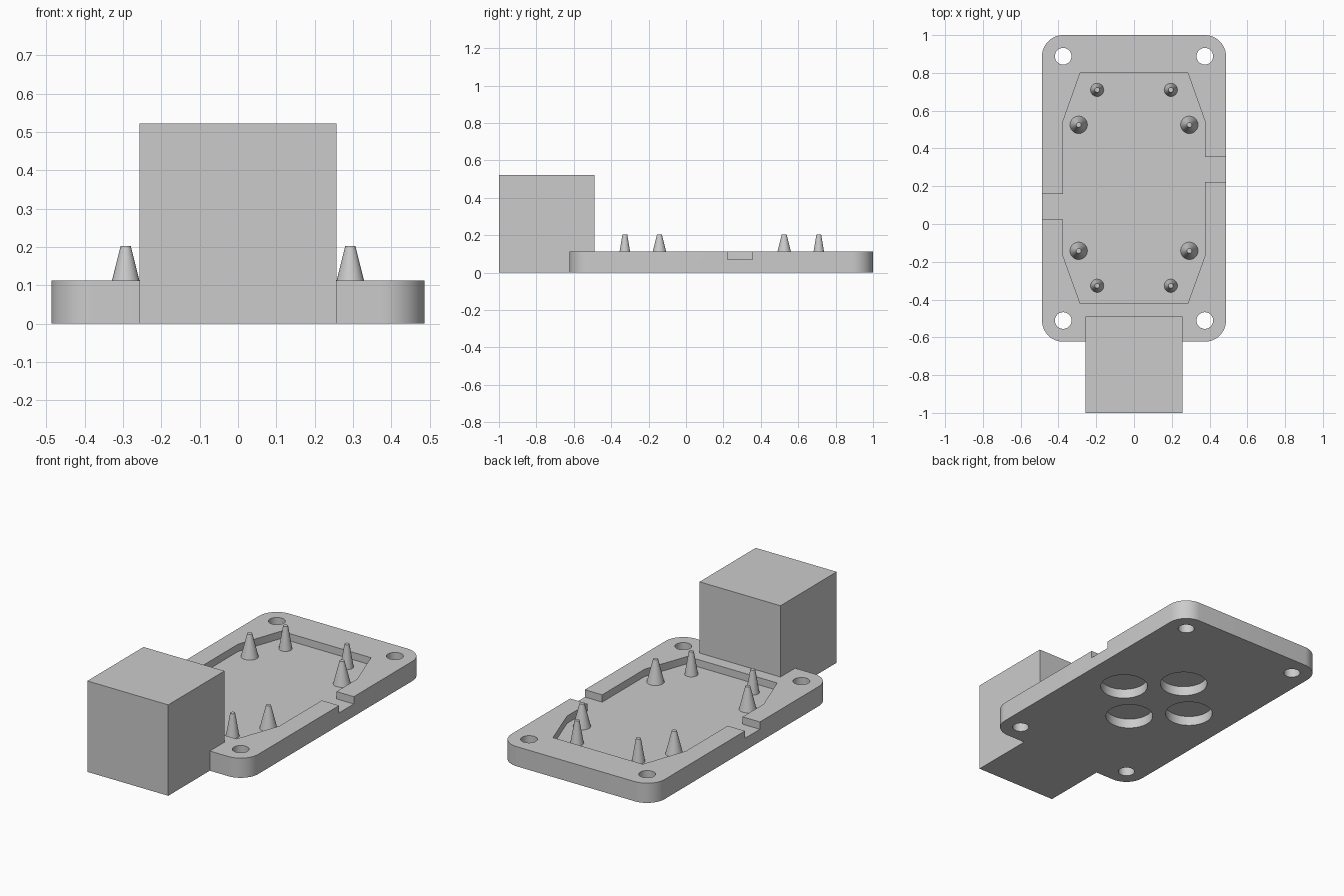
import bpy
import bmesh
import math
from math import cos, sin, radians

cube = bpy.data.objects.get("Cube")
if cube:
    bpy.data.objects.remove(cube, do_unlink=True)

# Material
grey = bpy.data.materials.new("plain_grey")
grey.use_nodes = True
COLOUR = (0.6, 0.6, 0.6, 1)
grey.diffuse_color = COLOUR
grey.node_tree.nodes["Principled BSDF"].inputs["Base Color"].default_value = COLOUR

# Main dimensions
HALF_W, FRONT, BACK, TOP = 0.487, -0.623, 1.0, 0.113
CORNER, FLOOR = 0.112, 0.071
MID = (FRONT + BACK) / 2


def finish(name, bm):
    bmesh.ops.recalc_face_normals(bm, faces=bm.faces)
    mesh = bpy.data.meshes.new(name)
    bm.to_mesh(mesh)
    bm.free()
    mesh.materials.append(grey)
    obj = bpy.data.objects.new(name, mesh)
    bpy.context.collection.objects.link(obj)
    return obj


def prism(name, outline, z0, z1):
    """Extrude a flat outline between two heights."""
    bm = bmesh.new()
    face = bm.faces.new([bm.verts.new((x, y, z0)) for x, y in outline])
    made = bmesh.ops.extrude_face_region(bm, geom=[face])["geom"]
    verts = [v for v in made if isinstance(v, bmesh.types.BMVert)]
    bmesh.ops.translate(bm, verts=verts, vec=(0, 0, z1 - z0))
    return finish(name, bm)


def box(name, x0, x1, y0, y1, z0, z1):
    return prism(name, [(x0, y0), (x1, y0), (x1, y1), (x0, y1)], z0, z1)


def cone(name, x, y, z0, z1, r0, r1, sides=48):
    bm = bmesh.new()
    bmesh.ops.create_cone(bm, cap_ends=True, segments=sides,
                          radius1=r0, radius2=r1, depth=z1 - z0)
    bmesh.ops.translate(bm, verts=bm.verts, vec=(x, y, (z0 + z1) / 2))
    return finish(name, bm)


def combine(target, tool, operation):
    """Apply a boolean and discard the tool object."""
    mod = target.modifiers.new("combine", 'BOOLEAN')
    mod.object, mod.operation, mod.solver = tool, operation, 'EXACT'
    bpy.context.view_layer.update()
    depsgraph = bpy.context.evaluated_depsgraph_get()
    mesh = bpy.data.meshes.new_from_object(target.evaluated_get(depsgraph))
    target.modifiers.clear()
    target.data = mesh
    bpy.data.objects.remove(tool, do_unlink=True)


def smooth(obj):
    bpy.ops.object.select_all(action='DESELECT')
    obj.select_set(True)
    bpy.context.view_layer.objects.active = obj
    bpy.ops.object.shade_smooth_by_angle(angle=radians(30))


# Rounded base plate
outline = []
for quarter, (sx, sy) in enumerate([(1, 1), (-1, 1), (-1, -1), (1, -1)]):
    cx = sx * (HALF_W - CORNER)
    cy = MID + sy * ((BACK - FRONT) / 2 - CORNER)
    for step in range(13):
        a = radians(90 * quarter + 7.5 * step)
        outline.append((cx + CORNER * cos(a), cy + CORNER * sin(a)))
plate = prism("base_plate", outline, 0, TOP)

# Pocket with bevelled corners, plus a notch through each side wall
half = [(0.285, -0.42), (0.377, -0.165), (0.377, 0.54), (0.285, 0.80)]
pocket = half + [(-x, y) for x, y in reversed(half)]
combine(plate, prism("pocket_cutter", pocket, FLOOR, 0.3), 'DIFFERENCE')
combine(plate, box("left_notch", 0.3, 0.6, 0.222, 0.355, FLOOR, 0.3), 'DIFFERENCE')
combine(plate, box("right_notch", -0.6, -0.3, 0.025, 0.16, FLOOR, 0.3), 'DIFFERENCE')

# Corner screw holes
for x in (-0.375, 0.375):
    for y in (FRONT + CORNER, BACK - CORNER):
        combine(plate, cone("hole_cutter", x, y, -0.1, 0.3, 0.044, 0.044), 'DIFFERENCE')

# Four round recesses in the underside
for k in range(4):
    a = math.pi / 2 * k
    combine(plate, cone("recess_cutter", 0.23 * cos(a), 0.19 + 0.23 * sin(a),
                        -0.1, 0.055, 0.127, 0.127), 'DIFFERENCE')

# Block joined onto the front end
combine(plate, box("front_block", -0.257, 0.257, -1, -0.49, 0, 0.522), 'UNION')
smooth(plate)

# Tapered pins standing on the pocket floor
pins = [("wide_pin", 0.293, (-0.142, 0.525), 0.046),
        ("narrow_pin", 0.195, (-0.327, 0.71), 0.035)]
for name, x, rows, radius in pins:
    for side in (-1, 1):
        for y in rows:
            smooth(cone(name, side * x, y, FLOOR, 0.203, radius, 0.013))
